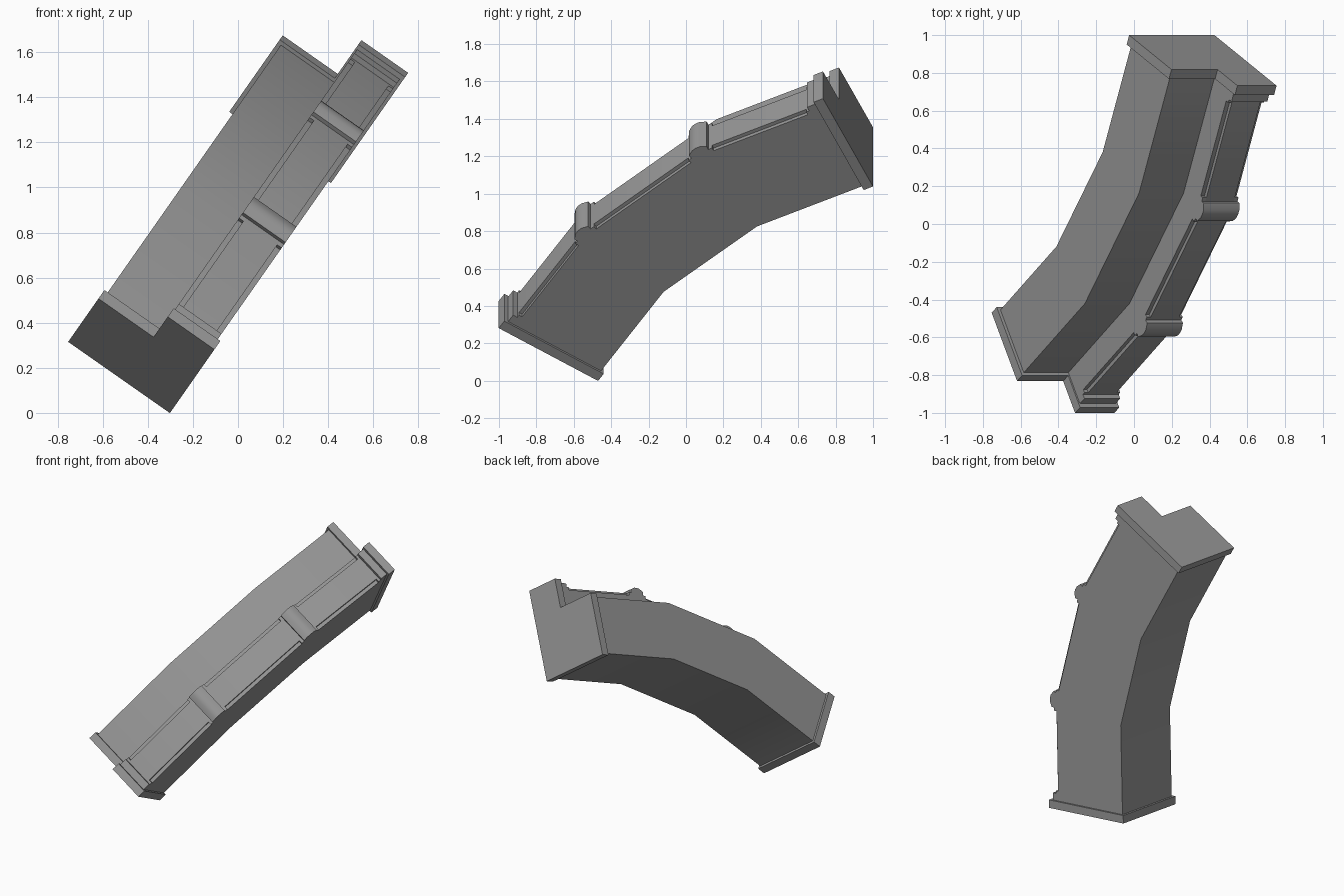
import bpy, bmesh, math
from mathutils import Vector

if "Cube" in bpy.data.objects:
    bpy.data.objects.remove(bpy.data.objects["Cube"])

# Path of the inner edge in the (y, u) plane; the whole model leans 35 degrees about y
TILT = math.radians(35)
S, C = math.sin(TILT), math.cos(TILT)
PATH = [Vector(p) for p in ((-0.47, -0.174), (-0.107, 0.386), (0.389, 0.81), (1.0, 1.095))]
DIRS = [(b - a).normalized() for a, b in zip(PATH, PATH[1:])]
NORMS = [Vector((-d.y, d.x)) for d in DIRS]

# Dark grey stone
stone = bpy.data.materials.new("dark_stone")
stone.diffuse_color = (0.31, 0.31, 0.31, 1)
stone.use_nodes = True
stone.node_tree.nodes["Principled BSDF"].inputs["Base Color"].default_value = stone.diffuse_color


def square(seg, s, end=False):
    """Station square to a segment, s measured from its start or back from its end."""
    p = PATH[seg + 1] - DIRS[seg] * s if end else PATH[seg] + DIRS[seg] * s
    return p, NORMS[seg]


def mitre(j):
    """Station at bend j."""
    m = (NORMS[j - 1] + NORMS[j]).normalized()
    return PATH[j], m / m.dot(NORMS[j])


def loft(name, stations, profiles):
    """Sweep a (w, h) profile, or one profile per station, through the stations."""
    if not isinstance(profiles[0], list):
        profiles = [profiles] * len(stations)
    bm = bmesh.new()
    rings = []
    for (p, n), prof in zip(stations, profiles):
        ring = []
        for w, h in prof:
            q = p + n * h
            ring.append(bm.verts.new((S * q.y + C * w, q.x, C * q.y - S * w)))
        rings.append(ring)
    k = len(rings[0])
    for a, b in zip(rings, rings[1:]):
        for i in range(k):
            bm.faces.new((a[i], a[(i + 1) % k], b[(i + 1) % k], b[i]))
    bm.faces.new(rings[0])
    bm.faces.new(rings[-1][::-1])
    bmesh.ops.recalc_face_normals(bm, faces=bm.faces)
    me = bpy.data.meshes.new(name)
    bm.to_mesh(me)
    bm.free()
    me.materials.append(stone)
    ob = bpy.data.objects.new(name, me)
    bpy.context.collection.objects.link(ob)
    bpy.ops.object.select_all(action='DESELECT')
    ob.select_set(True)
    bpy.context.view_layer.objects.active = ob
    bpy.ops.object.shade_smooth_by_angle(angle=math.radians(28))
    return ob


def box(w0, w1, h0, h1):
    return [(w0, h0), (w1, h0), (w1, h1), (w0, h1)]


# Body: stepped section whose outer panel is rebated along both edges
L, M, R = -0.78, -0.492, -0.261       # left side, step wall, right side
LEDGE, TOP, IN = 0.563, 0.583, 0.024
body = [(L, 0.017), (R, 0.017), (R, LEDGE), (R - IN, LEDGE), (R - IN, TOP),
        (M + IN, TOP), (M + IN, LEDGE), (M, LEDGE), (M, 0.413), (L, 0.413)]
loft("body", [square(0, 0.02), mitre(1), mitre(2), square(2, 0.02, True)], body)

# End caps and the smaller step beside each
cap = [(-0.798, 0), (-0.247, 0), (-0.247, 0.633), (-0.5, 0.633), (-0.5, 0.431), (-0.798, 0.431)]
for seg, end, label in ((0, False, "lower"), (2, True, "upper")):
    loft(label + "_cap", [square(seg, 0, end), square(seg, 0.055, end)], cap)
    loft(label + "_cap_step", [square(seg, 0.04, end), square(seg, 0.105, end)],
         box(M, R, LEDGE, 0.609))
    # full-width edge where the rebate stops
    loft(label + "_edge_stop", [square(seg, 0.1, end), square(seg, 0.122, end)],
         box(M, R, LEDGE, TOP))

# Crowned collars over the two bends, flush with the sides, with rebate stops
for j in (1, 2):
    off = 0.6 * math.tan(DIRS[j - 1].angle(DIRS[j]) / 2)

    def around(*dists):
        before = [square(j - 1, d - off, True) for d in dists]
        after = [square(j, d - off) for d in reversed(dists)]
        return before + [mitre(j)] + after

    low, high = box(M, R, LEDGE, 0.604), box(M, R, LEDGE, 0.618)
    loft("collar_%d" % j, around(0.056, 0.022), [low, high, high, high, low])
    loft("collar_edge_stop_%d" % j, around(0.078), box(M, R, LEDGE, TOP))
